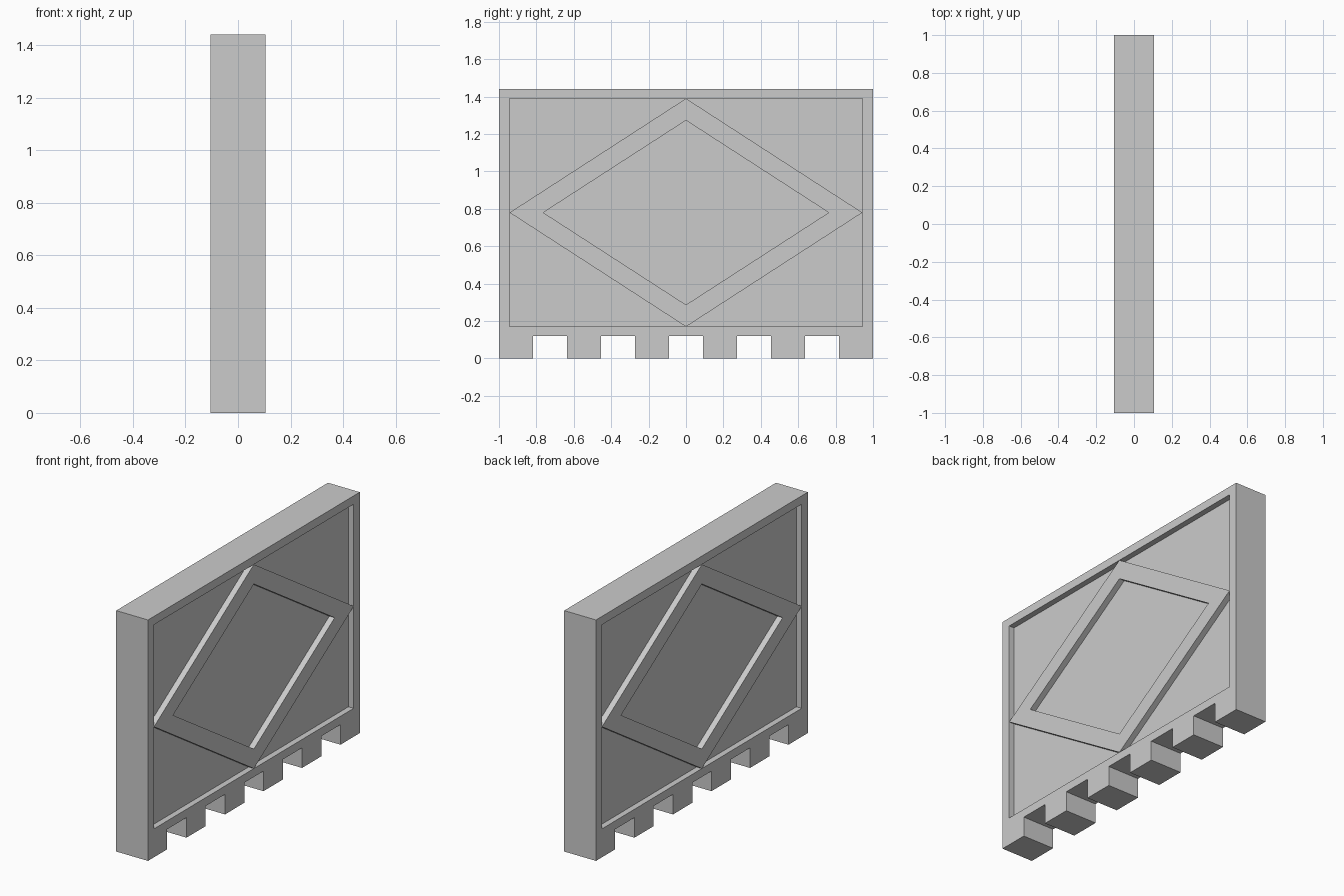
import bpy, bmesh

if "Cube" in bpy.data.objects:
    bpy.data.objects.remove(bpy.data.objects["Cube"])

HALF_T, DEPTH = 0.105, 0.035      # half thickness, recess depth
TOP, NOTCH_H, TEETH = 1.44, 0.12, 6
MID_Z = 0.78


def new_object(name, bm):
    bmesh.ops.recalc_face_normals(bm, faces=bm.faces)
    mesh = bpy.data.meshes.new(name)
    bm.to_mesh(mesh)
    bm.free()
    obj = bpy.data.objects.new(name, mesh)
    bpy.context.collection.objects.link(obj)
    return obj


def extrude_profile(name, points, x0, x1):
    """Solid prism from a (y, z) outline, extruded along x."""
    bm = bmesh.new()
    face = bm.faces.new([bm.verts.new((x0, y, z)) for y, z in points])
    ext = bmesh.ops.extrude_face_region(bm, geom=[face])["geom"]
    moved = [v for v in ext if isinstance(v, bmesh.types.BMVert)]
    bmesh.ops.translate(bm, verts=moved, vec=(x1 - x0, 0, 0))
    return new_object(name, bm)


# Panel with a toothed lower edge
step = 2 / (2 * TEETH - 1)
outline = [(1, TOP), (-1, TOP)]
for i in range(TEETH):
    a = -1 + 2 * i * step
    b = a + step
    if i > 0:
        outline.append((a, NOTCH_H))
    outline += [(a, 0), (b, 0)]
    if i < TEETH - 1:
        outline.append((b, NOTCH_H))
panel = extrude_profile("panel", outline, -HALF_T, HALF_T)

# Shallow rectangular recess on both faces
hy, hz = 0.943, 0.61
rect = [(-hy, MID_Z - hz), (hy, MID_Z - hz), (hy, MID_Z + hz), (-hy, MID_Z + hz)]
for side, s in (("right", 1), ("left", -1)):
    cutter = extrude_profile("recess_cutter_" + side, rect,
                             s * (HALF_T - DEPTH), s * (HALF_T + 0.1))
    cutter.hide_render = True
    cutter.hide_viewport = True
    cut = panel.modifiers.new("recess_" + side, 'BOOLEAN')
    cut.operation = 'DIFFERENCE'
    cut.solver = 'EXACT'
    cut.object = cutter


# Raised diamond frame, open at the back where it meets the recess floor
def diamond(bm, x, dy, dz):
    return [bm.verts.new((x, y, MID_Z + z))
            for y, z in ((dy, 0), (0, dz), (-dy, 0), (0, -dz))]


bm = bmesh.new()
loops = [diamond(bm, HALF_T - DEPTH, hy, hz), diamond(bm, HALF_T, hy, hz),
         diamond(bm, HALF_T, 0.763, 0.493), diamond(bm, HALF_T - DEPTH, 0.763, 0.493)]
for p, q in zip(loops, loops[1:]):
    for i in range(4):
        j = (i + 1) % 4
        bm.faces.new((p[i], p[j], q[j], q[i]))
frame = new_object("diamond_frame", bm)
if frame.data.polygons[4].normal.x < 0:
    frame.data.flip_normals()
frame.modifiers.new("both_sides", 'MIRROR')
